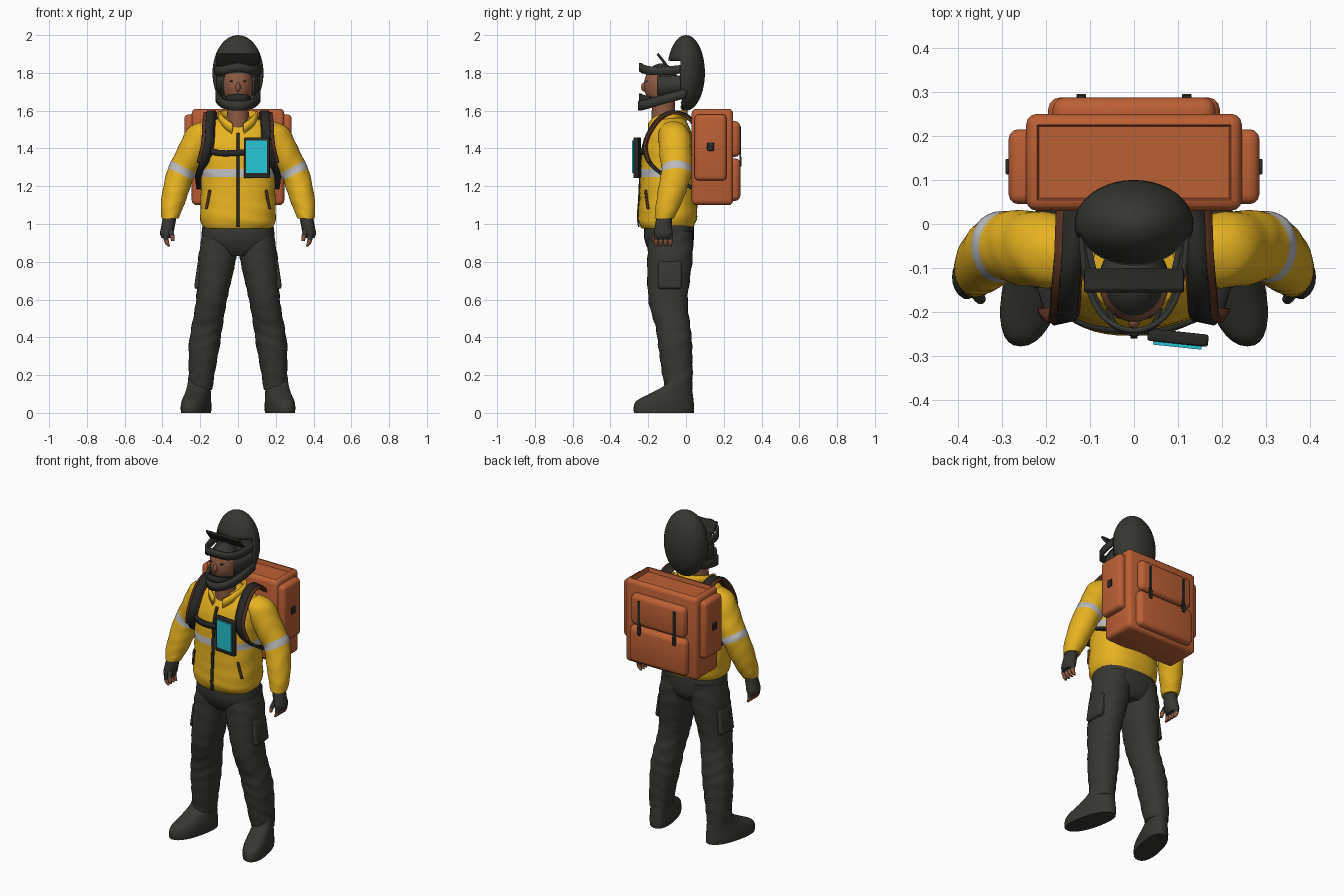
import bpy, bmesh, math
from mathutils import Vector, Euler

if "Cube" in bpy.data.objects:
    bpy.data.objects.remove(bpy.data.objects["Cube"])

def material(name, r, g, b):
    m = bpy.data.materials.new(name)
    m.diffuse_color = (r, g, b, 1)
    m.use_nodes = True
    m.node_tree.nodes["Principled BSDF"].inputs["Base Color"].default_value = m.diffuse_color
    return m

YELLOW = material("jacket yellow", 0.80, 0.45, 0.015)
DARK = material("trouser charcoal", 0.037, 0.037, 0.031)
BLACK = material("strap black", 0.021, 0.021, 0.019)
ORANGE = material("bag orange", 0.50, 0.115, 0.035)
BROWN = material("lining brown", 0.10, 0.032, 0.014)
GREY = material("reflective grey", 0.50, 0.50, 0.50)
CYAN = material("screen cyan", 0.02, 0.56, 0.66)
SKIN = material("skin", 0.27, 0.105, 0.055)

def finish(bm, name, mats, smooth=True):
    bmesh.ops.recalc_face_normals(bm, faces=bm.faces[:])
    me = bpy.data.meshes.new(name)
    bm.to_mesh(me)
    bm.free()
    for m in mats:
        me.materials.append(m)
    ob = bpy.data.objects.new(name, me)
    bpy.context.collection.objects.link(ob)
    if smooth:
        bpy.ops.object.select_all(action='DESELECT')
        ob.select_set(True)
        bpy.context.view_layer.objects.active = ob
        bpy.ops.object.shade_smooth_by_angle(angle=math.radians(40))
    return ob

def spline(rows, steps):
    """Catmull-Rom through rows; yields (row index, values)."""
    out = []
    for i in range(len(rows) - 1):
        a, b, c, d = (rows[max(i - 1, 0)], rows[i], rows[i + 1], rows[min(i + 2, len(rows) - 1)])
        for k in range(steps):
            t = k / steps
            out.append((i, [q + 0.5 * t * (r - p + t * (2*p - 5*q + 4*r - s + t * (3*(q - r) + s - p)))
                            for p, q, r, s in zip(a, b, c, d)]))
    out.append((len(rows) - 2, list(rows[-1])))
    return out

def loft(name, rows, mats, side=1, power=2.0, steps=5, seg=32, fold=0.0, shear=0.0, stripes=()):
    """Rows are (x, y, z, radius x, radius y, tilt)."""
    bm = bmesh.new()
    rings = []
    for i, (x, y, z, rx, ry, tilt) in spline(rows, steps):
        ring = []
        for k in range(seg):
            a = 2 * math.pi * k / seg
            c, s = math.cos(a), math.sin(a)
            w = 1 + fold * math.sin(z * 75 + 2.2 * math.sin(a * 2 + z * 9))
            u = math.copysign(abs(c) ** (2 / power), c) * rx * w
            v = math.copysign(abs(s) ** (2 / power), s) * ry * w
            ring.append(bm.verts.new((side * (x + u * math.cos(tilt) - shear * v),
                                      y + v, z + u * math.sin(tilt))))
        rings.append((i, ring))
    for (i, r0), (_, r1) in zip(rings, rings[1:]):
        for k in range(seg):
            f = bm.faces.new((r0[k], r0[(k + 1) % seg], r1[(k + 1) % seg], r1[k]))
            f.material_index = 1 if i in stripes else 0
    bm.faces.new(rings[0][1])
    bm.faces.new(rings[-1][1])
    return finish(bm, name, mats)

def ribbon(name, pts, width, mat, thick=0.012, side=1, mirror=False):
    """Flat band along points; mirror continues it to the other side."""
    if mirror:
        pts = pts + [(-x, y, z) for x, y, z in reversed(pts[:-1])]
    bm = bmesh.new()
    h = Vector(width) / 2
    pairs = []
    for _, p in spline(pts, 6):
        p = Vector(p)
        pairs.append([bm.verts.new((side * q.x, q.y, q.z)) for q in (p - h, p + h)])
    for a, b in zip(pairs, pairs[1:]):
        bm.faces.new((a[0], a[1], b[1], b[0]))
    ob = finish(bm, name, [mat])
    mod = ob.modifiers.new("thickness", 'SOLIDIFY')
    mod.thickness, mod.offset = thick, 0
    return ob

def box(name, centre, size, mat, bevel=0.0, rot=(0, 0, 0), sunken=0.0):
    bm = bmesh.new()
    bmesh.ops.create_cube(bm, size=1)
    for v in bm.verts:
        v.co = Vector(a * b for a, b in zip(v.co, size))
    if bevel:
        bmesh.ops.bevel(bm, geom=bm.edges[:], offset=bevel, segments=3, profile=0.5, affect='EDGES')
    if sunken:
        top = max(bm.faces, key=lambda f: f.calc_center_median().z)
        bmesh.ops.inset_region(bm, faces=[top], thickness=0.006)
        bmesh.ops.translate(bm, verts=top.verts[:], vec=(0, 0, -sunken))
    ob = finish(bm, name, [mat])
    ob.location, ob.rotation_euler = centre, Euler(rot)
    return ob

def ball(name, centre, radii, mats, rule=None, keep=None):
    bm = bmesh.new()
    bmesh.ops.create_uvsphere(bm, u_segments=40, v_segments=28, radius=1)
    for v in bm.verts:
        v.co = Vector(c + a * r for c, a, r in zip(centre, v.co, radii))
    if keep:
        bmesh.ops.delete(bm, geom=[f for f in bm.faces if not keep(f.calc_center_median())], context='FACES')
    if rule:
        for f in bm.faces:
            f.material_index = rule(f.calc_center_median())
    return finish(bm, name, mats)

# Jacket body with reflective band
loft("jacket_body", [(0, -.10, .975, .18, .135, 0), (0, -.10, 1.0, .193, .148, 0),
     (0, -.097, 1.04, .20, .156, 0), (0, -.095, 1.13, .198, .153, 0), (0, -.095, 1.25, .195, .147, 0),
     (0, -.095, 1.29, .195, .146, 0), (0, -.092, 1.40, .20, .137, 0), (0, -.085, 1.48, .195, .115, 0),
     (0, -.08, 1.53, .16, .09, 0), (0, -.08, 1.565, .09, .065, 0)],
     [YELLOW, GREY], power=2.4, seg=48, fold=.008, stripes=(4,))
ribbon("collar", [(.03, -.195, 1.505), (.085, -.155, 1.545), (.092, -.06, 1.57), (0, .0, 1.575)],
       (0, 0, .055), YELLOW, .014, mirror=True)
ribbon("front_zip", [(0, -.250, .985), (0, -.256, 1.04), (0, -.250, 1.13), (0, -.244, 1.25),
       (0, -.232, 1.40), (0, -.202, 1.48)], (.016, 0, 0), BLACK, .008)

# Neck and head: skin face inside a dark hood
loft("neck", [(0, -.12, 1.45, .062, .062, 0), (0, -.12, 1.55, .058, .062, 0),
              (0, -.12, 1.68, .055, .06, 0)], [SKIN])
ball("head", (0, -.13, 1.735), (.08, .092, .115), [SKIN, DARK],
     lambda c: 0 if c.y < -.145 and 1.675 < c.z < 1.80 else 1)
ball("nose", (0, -.222, 1.725), (.013, .016, .024), [SKIN])

# Helmet shell, face guard and visor pieces
shell = ball("helmet_shell", (0, 0, 1.80), (.135, .10, .20), [DARK],
             keep=lambda c: c.y > -.025 or c.z > 1.875)
shell.modifiers.new("thickness", 'SOLIDIFY').thickness = .014
ribbon("chin_guard", [(.112, .0, 1.69), (.108, -.10, 1.665), (.07, -.205, 1.635), (0, -.248, 1.625)],
       (0, 0, .05), DARK, .014, mirror=True)
ribbon("mouth_guard", [(.06, -.19, 1.65), (.04, -.232, 1.66), (0, -.243, 1.665)],
       (0, 0, .05), BLACK, .012, mirror=True)
ribbon("brow_guard", [(.12, -.02, 1.82), (.108, -.13, 1.81), (.07, -.21, 1.815), (0, -.242, 1.83)],
       (0, 0, .045), DARK, .012, mirror=True)
box("visor_plate", (0, -.128, 1.872), (.226, .014, .075), BLACK, .003, (math.radians(38), 0, 0))

# Chest phone and strap
yaw = (0, 0, math.radians(-6))
box("phone_case", (.10, -.258, 1.35), (.138, .028, .215), BLACK, .006, yaw)
box("phone_screen", (.0985, -.2755, 1.355), (.110, .008, .172), CYAN, 0, yaw)
ribbon("chest_strap", [(-.175, -.195, 1.395), (-.09, -.235, 1.375), (.05, -.243, 1.38), (.16, -.21, 1.39)],
       (0, 0, .032), BLACK)

# Delivery bag
box("bag_body", (0, .14, 1.355), (.49, .22, .51), ORANGE, .025, sunken=.025)
box("bag_pocket_upper", (0, .245, 1.45), (.37, .085, .19), ORANGE, .028)
box("bag_pocket_lower", (0, .245, 1.235), (.39, .085, .225), ORANGE, .028)
box("bag_base", (0, .14, 1.12), (.45, .20, .04), ORANGE, .012)

for s, tag in ((1, "left"), (-1, "right")):
    # Bag details
    box("bag_side_pocket_" + tag, (s * .252, .13, 1.405), (.065, .17, .35), ORANGE, .022)
    box("bag_side_buckle_" + tag, (s * .286, .13, 1.41), (.012, .035, .045), BLACK, .004)
    box("bag_back_strap_" + tag, (s * .12, .288, 1.43), (.016, .008, .17), BLACK)
    box("bag_back_buckle_" + tag, (s * .12, .289, 1.33), (.022, .012, .05), BLACK, .003)
    # Shoulder straps with a wider lining
    path = [(.135, .05, 1.52), (.138, .0, 1.575), (.142, -.08, 1.592), (.148, -.155, 1.545),
            (.155, -.215, 1.43), (.178, -.195, 1.33), (.203, -.10, 1.25), (.195, .04, 1.19)]
    ribbon("shoulder_strap_" + tag, path, (.046, -.01, 0), BLACK, .016, s)
    ribbon("strap_lining_" + tag, [(x + .006, y + .003, z - .006) for x, y, z in path[:6]],
           (.068, -.012, 0), BROWN, .012, s)
    # Helmet cheek pad
    ribbon("cheek_pad_" + tag, [(.112, .01, 1.74), (.10, -.07, 1.735), (.08, -.15, 1.73)],
           (0, 0, .10), DARK, .014, s)
    ball("eye_" + tag, (s * .03, -.207, 1.755), (.014, .008, .006), [BLACK])
    # Jacket pocket zip
    ribbon("pocket_zip_" + tag, [(.150, -.214, 1.18), (.158, -.208, 1.13), (.168, -.200, 1.08)],
           (.012, .006, 0), BROWN, .009, s)
    # Sleeve with reflective band
    loft("sleeve_" + tag, [(.14, -.07, 1.50, .055, .07, .9), (.195, -.06, 1.46, .083, .085, .7),
         (.248, -.055, 1.37, .078, .085, .55), (.285, -.05, 1.30, .075, .08, .5),
         (.305, -.052, 1.265, .073, .08, .45), (.332, -.075, 1.17, .068, .075, .3),
         (.353, -.10, 1.08, .057, .062, .15), (.36, -.115, 1.03, .045, .05, 0)],
         [YELLOW, GREY], s, fold=.018, stripes=(3,))
    # Gloved hand with bare fingertips
    loft("glove_" + tag, [(.36, -.115, 1.045, .036, .04, 0), (.37, -.12, .99, .036, .045, 0),
         (.378, -.12, .95, .035, .05, 0), (.38, -.12, .925, .024, .045, 0)], [DARK], s, seg=20)
    for k in range(4):
        y = -.158 + .025 * k
        loft(f"finger_{tag}_{k}", [(.38, y, .94, .013, .013, 0), (.38, y, .915, .013, .013, 0),
             (.374, y, .895, .011, .011, 0), (.366, y, .882, .007, .007, 0)],
             [DARK, SKIN], s, seg=10, steps=3, stripes=(1, 2))
    loft("thumb_" + tag, [(.36, -.15, .975, .015, .015, 0), (.35, -.168, .94, .013, .013, 0),
         (.345, -.172, .91, .008, .008, 0)], [DARK, SKIN], s, seg=10, stripes=(1,))
    # Trouser leg, thigh pocket and boot
    loft("trouser_leg_" + tag, [(.095, -.08, .96, .09, .115, 0), (.11, -.085, .82, .10, .12, 0),
         (.14, -.095, .60, .082, .104, 0), (.165, -.068, .45, .082, .092, 0),
         (.178, -.058, .36, .082, .09, 0), (.193, -.045, .20, .068, .08, 0),
         (.198, -.038, .12, .062, .07, 0)], [DARK], s, power=2.2, steps=8, fold=.022)
    box("thigh_pocket_" + tag, (s * .203, -.085, .73), (.04, .125, .15), DARK, .014,
        (0, s * math.radians(-8), 0))
    loft("boot_" + tag, [(.205, -.035, .20, .055, .06, 0), (.207, -.04, .15, .058, .068, 0),
         (.212, -.075, .105, .062, .11, 0), (.22, -.11, .065, .068, .15, 0),
         (.222, -.117, .03, .071, .16, 0), (.222, -.117, 0, .069, .158, 0)],
         [DARK], s, power=2.3, shear=.22)

# Trouser seat joining both legs
loft("trouser_seat", [(0, -.085, .83, .07, .09, 0), (0, -.085, .87, .16, .118, 0),
     (0, -.09, .93, .192, .132, 0), (0, -.09, 1.01, .185, .13, 0)], [DARK], power=2.4)
